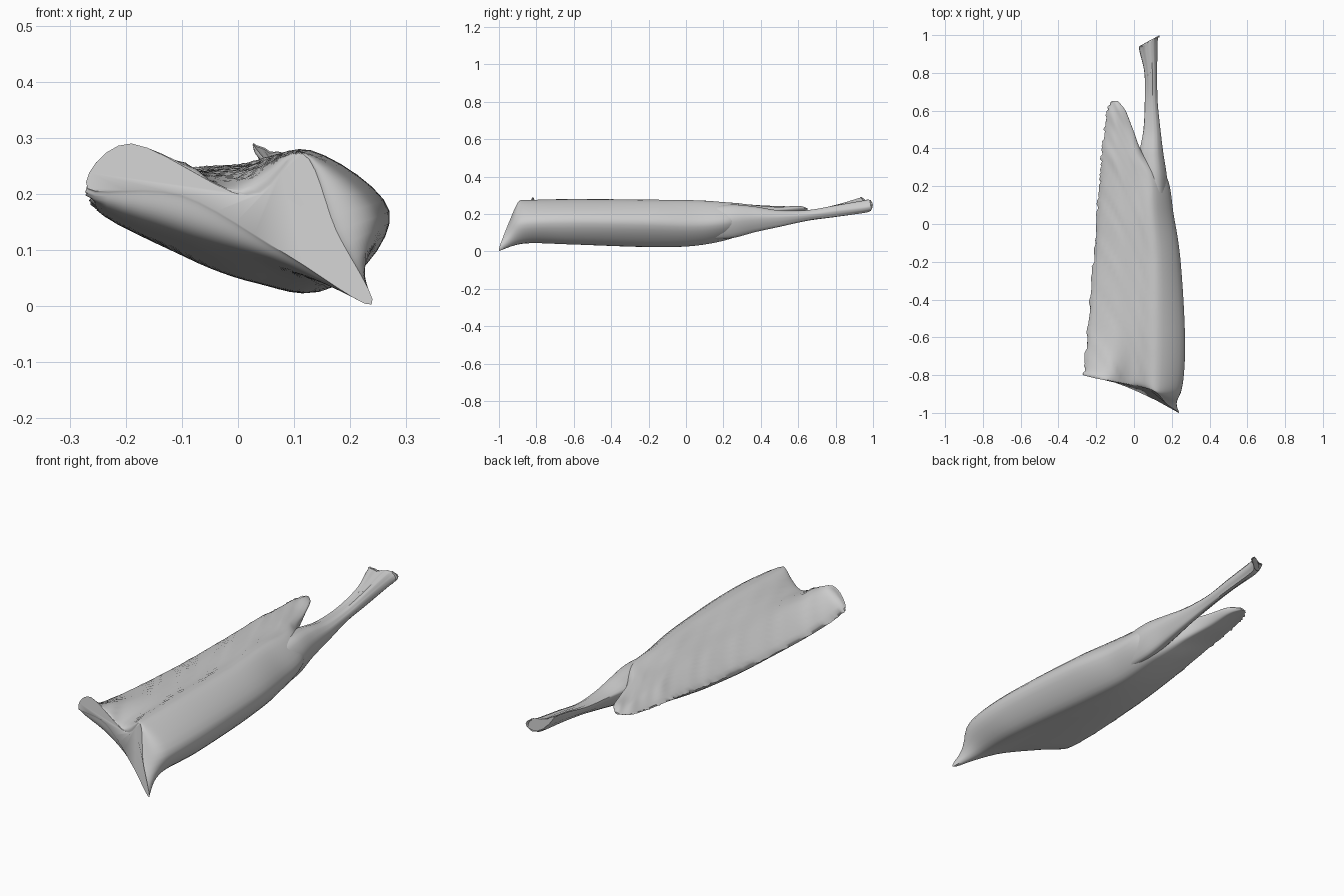
import bpy, math, random
from mathutils import Vector

if "Cube" in bpy.data.objects:
    bpy.data.objects.remove(bpy.data.objects["Cube"])

random.seed(4)


def spline(p0, p1, p2, p3, t):
    return 0.5 * (2 * p1 + (p2 - p0) * t + (2 * p0 - 5 * p1 + 4 * p2 - p3) * t * t
                  + (3 * p1 - p0 - 3 * p2 + p3) * t ** 3)


def smooth_line(pts, steps, closed):
    n, out = len(pts), []
    for i in range(n if closed else n - 1):
        ids = [i - 1, i, i + 1, i + 2]
        ids = [k % n if closed else min(max(k, 0), n - 1) for k in ids]
        out += [spline(*[pts[k] for k in ids], s / steps) for s in range(steps)]
    return out if closed else out + [pts[-1].copy()]


def loft(name, rings, around, along, detail=None):
    """Smooth skin through closed rings, capped at both ends."""
    columns = [smooth_line(list(col), along, False)
               for col in zip(*[smooth_line(r, around, True) for r in rings])]
    rows = list(zip(*columns))
    n = len(columns)
    verts = []
    for j, row in enumerate(rows):
        for i, v in enumerate(row):
            verts.append(detail(v, i, j) if detail else v)
    faces = [(j * n + i, j * n + (i + 1) % n, (j + 1) * n + (i + 1) % n, (j + 1) * n + i)
             for j in range(len(rows) - 1) for i in range(n)]
    faces += [tuple(reversed(range(n))), tuple(range(len(verts) - n, len(verts)))]
    me = bpy.data.meshes.new(name)
    me.from_pydata(verts, [], faces)
    ob = bpy.data.objects.new(name, me)
    bpy.context.collection.objects.link(ob)
    bpy.ops.object.select_all(action='DESELECT')
    ob.select_set(True)
    bpy.context.view_layer.objects.active = ob
    bpy.ops.object.mode_set(mode='EDIT')
    bpy.ops.mesh.select_all(action='SELECT')
    bpy.ops.mesh.normals_make_consistent(inside=False)
    bpy.ops.object.mode_set(mode='OBJECT')
    bpy.ops.object.shade_smooth_by_angle(angle=math.radians(45))
    return ob


# Belly: thin edge, two rises on top, ridge, bulging side, bottom, underside
def belly_ring(y, lx, lz, t1, t2, rx, rz, sx, sz, bx, bz, sag):
    edge, ridge, low = (lx, lz), (rx, rz), (bx, bz)
    mix = lambda a, b, t, dz: (a[0] + (b[0] - a[0]) * t, a[1] + (b[1] - a[1]) * t + dz)
    pts = [edge, mix(edge, ridge, .33, t1), mix(edge, ridge, .67, t2), ridge, (sx, sz), low,
           mix(low, edge, .33, -sag), mix(low, edge, .67, -sag)]
    slant = 0.5 * max(0, -y - 0.3)
    return [Vector((x, y - slant * (x + 0.27), z)) for x, z in pts]


front_rim = [Vector(p) for p in [
    (-.268, -.80, .21), (-.19, -.82, .29), (.02, -.86, .195), (.115, -.89, .272),
    (.175, -.955, .135), (.238, -1.0, .003), (.09, -.92, .09), (-.10, -.84, .20)]]
belly_rows = [
    (-.76, -.262, .19, .045, -.03, .118, .275, .25, .16, .185, .045, .01),
    (-.55, -.245, .17, .025, .0, .13, .278, .270, .17, .19, .043, .025),
    (-.2, -.215, .165, .03, .01, .13, .273, .247, .16, .16, .032, .035),
    (.05, -.195, .175, .03, .015, .11, .268, .21, .15, .13, .036, .03),
    (.25, -.178, .19, .03, .015, .095, .255, .172, .165, .10, .075, .02),
    (.37, -.17, .20, .025, .015, .02, .245, .05, .21, .03, .14, .01),
    (.5, -.155, .205, .02, .015, -.02, .235, -.005, .22, -.03, .185, .005),
    (.6, -.14, .215, .01, .01, -.055, .24, -.045, .23, -.06, .212, 0),
    (.65, -.115, .225, 0, 0, -.09, .23, -.085, .227, -.095, .222, 0)]


# Fringed thin edge and uneven diagonal folds fanning over the sheet
def fibres(v, i, j):
    v = v.copy()
    if i == 0 and j > 3:
        v.x += random.uniform(-.008, .006)
    if 1 < i < 17 and j > 6:
        p = v.y + 1.2 * v.x + 3 * (v.x + .2) ** 2
        v.z += .0018 * math.sin(i / 18 * math.pi) * (math.sin(34 * p) + math.sin(57 * p + 1))
    return v


loft("muscle_belly", [front_rim] + [belly_ring(*r) for r in belly_rows], 6, 12, fibres)


# Tendon: flattened strap growing out of the belly, slanted at its cut end
def tendon_ring(y, lx, lz, rx, rz, top, bottom):
    w = rx - lx
    pts = [(lx, lz), (lx + .35 * w, top), (lx + .75 * w, top), (rx, rz),
           (lx + .75 * w, bottom), (lx + .35 * w, bottom + .25 * (lz - bottom))]
    slant = .55 if y > .9 else 0
    return [Vector((x, y + slant * (x - .03), z)) for x, z in pts]


tendon_rows = [
    (.12, .04, .15, .178, .15, .23, .065),
    (.25, .025, .18, .174, .17, .242, .075),
    (.37, .028, .20, .156, .18, .234, .105),
    (.5, .05, .20, .14, .185, .216, .133),
    (.65, .057, .212, .125, .195, .218, .165),
    (.8, .055, .245, .123, .215, .243, .185),
    (.91, .03, .278, .125, .235, .268, .205),
    (.943, .026, .288, .135, .25, .275, .215)]


def strands(v, i, j):
    v = v.copy()
    v.z += .0015 * math.sin(i * 2.1) * min(1, j / 60)
    if j == 84:
        v.y += random.uniform(-.012, .0)
    return v


loft("tendon", [tendon_ring(*r) for r in tendon_rows], 6, 12, strands)
